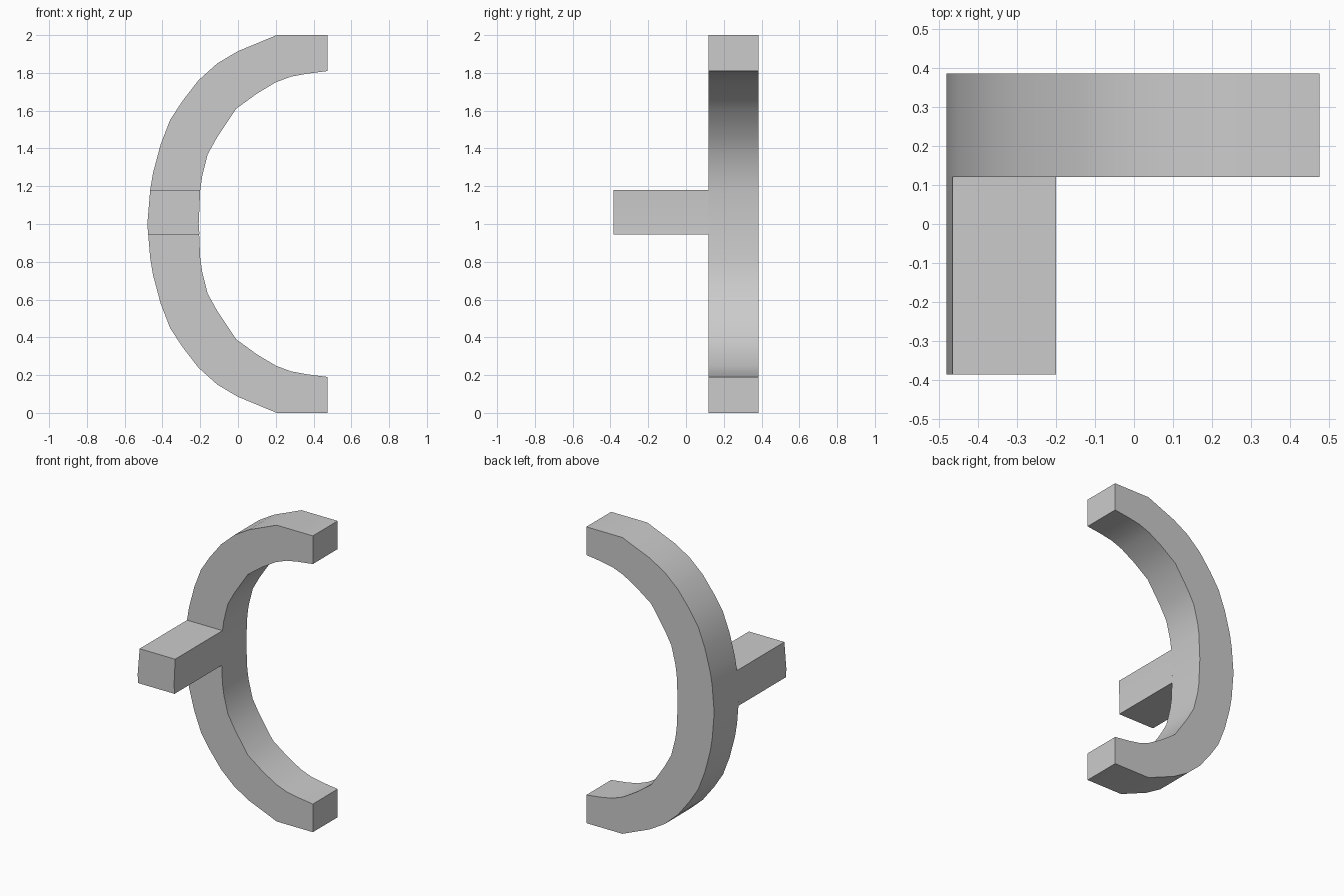
import bpy
import bmesh
import math

cube = bpy.data.objects.get("Cube")
if cube:
    bpy.data.objects.remove(cube, do_unlink=True)

# Single plain grey material
grey = bpy.data.materials.new("light_grey")
grey.use_nodes = True
colour = (0.6, 0.6, 0.6, 1)
grey.diffuse_color = colour
grey.node_tree.nodes["Principled BSDF"].inputs["Base Color"].default_value = colour


def extrude_profile(name, points, y_front, y_back):
    """Extrude an x-z outline along y into a solid object."""
    bm = bmesh.new()
    face = bm.faces.new([bm.verts.new((x, y_front, z)) for x, z in points])
    result = bmesh.ops.extrude_face_region(bm, geom=[face])
    moved = [v for v in result["geom"] if isinstance(v, bmesh.types.BMVert)]
    bmesh.ops.translate(bm, verts=moved, vec=(0, y_back - y_front, 0))
    bmesh.ops.recalc_face_normals(bm, faces=bm.faces)
    mesh = bpy.data.meshes.new(name)
    bm.to_mesh(mesh)
    bm.free()
    mesh.materials.append(grey)
    obj = bpy.data.objects.new(name, mesh)
    bpy.context.collection.objects.link(obj)
    bpy.ops.object.select_all(action="DESELECT")
    obj.select_set(True)
    bpy.context.view_layer.objects.active = obj
    bpy.ops.object.shade_smooth_by_angle(angle=math.radians(25))
    return obj


def mirrored(half):
    """Reflect an upper half outline about mid height, ending at z = 1."""
    return half + [(x, 2 - z) for x, z in reversed(half[:-1])]


# C-shaped bow: upper half of each edge, tip to middle
outer = [(0.475, 2), (0.205, 2), (0, 1.915), (-0.11, 1.85), (-0.21, 1.76),
         (-0.295, 1.65), (-0.36, 1.55), (-0.41, 1.42), (-0.45, 1.27),
         (-0.465, 1.18), (-0.48, 1)]
inner = [(0.475, 1.81), (0.36, 1.795), (0.28, 1.78), (0.2, 1.75),
         (0.1, 1.69), (-0.01, 1.61), (-0.11, 1.46), (-0.16, 1.37),
         (-0.19, 1.25), (-0.2, 1.18), (-0.208, 1)]
extrude_profile("curved_bow", mirrored(outer) + mirrored(inner)[::-1], 0.12, 0.385)

# Straight bar projecting forward from the middle of the bow
bar = [(-0.465, 1.18), (-0.48, 1), (-0.476, 0.945),
       (-0.204, 0.945), (-0.208, 1), (-0.2, 1.18)]
extrude_profile("front_bar", bar, -0.385, 0.12)
